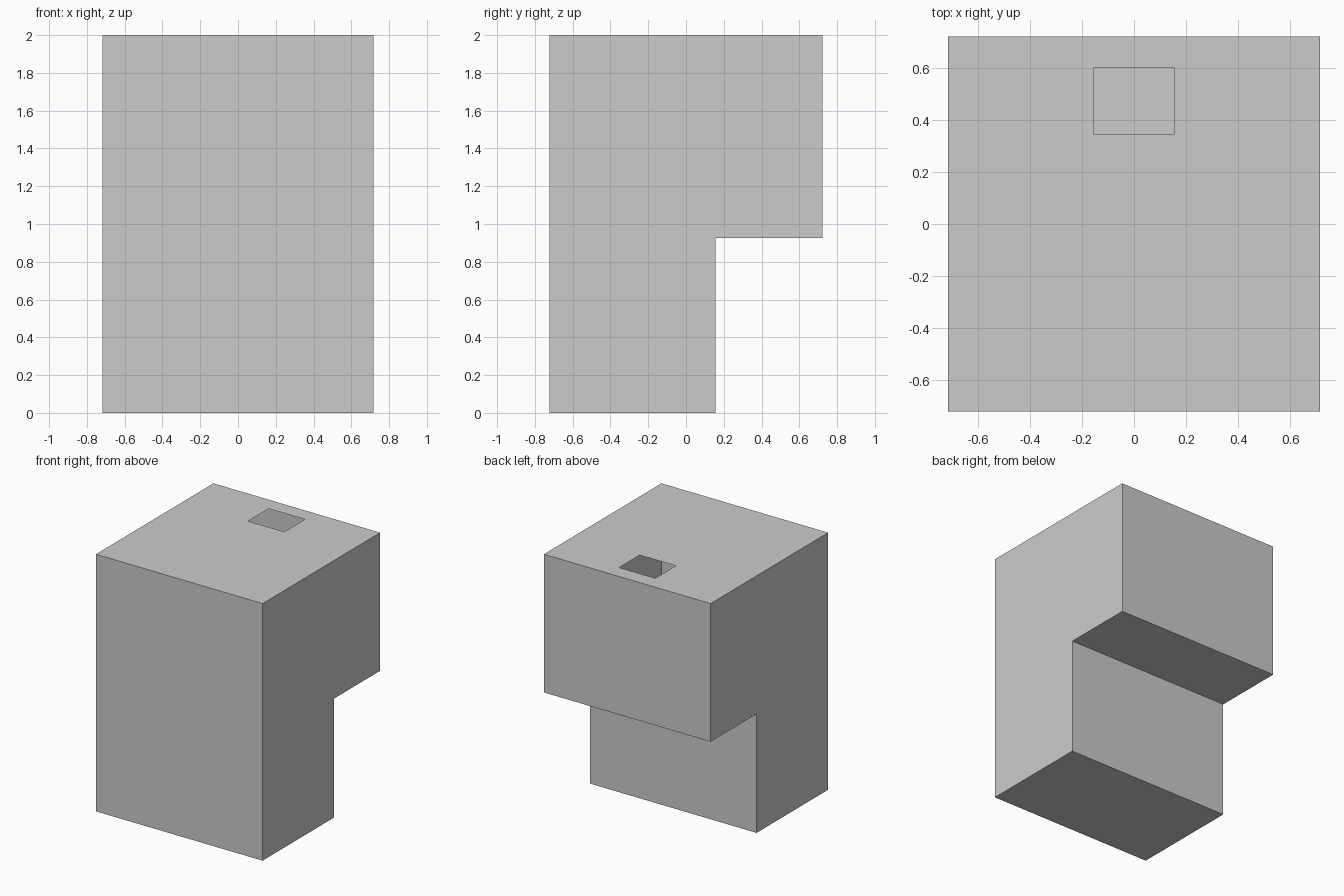
import bpy, bmesh

if "Cube" in bpy.data.objects:
    bpy.data.objects.remove(bpy.data.objects["Cube"])

W, D = 0.717, 0.722            # half width, half depth
STEP_Y, STEP_Z, TOP = 0.156, 0.925, 2.0
HOLE_X, HOLE_Y0, HOLE_Y1 = 0.156, 0.346, 0.60

bm = bmesh.new()

# Stepped side profile (y, z), swept across the width
profile = [(-D, 0), (STEP_Y, 0), (STEP_Y, STEP_Z), (D, STEP_Z), (D, TOP), (-D, TOP)]
side = bm.faces.new([bm.verts.new((-W, y, z)) for y, z in profile])
swept = bmesh.ops.extrude_face_region(bm, geom=[side], use_keep_orig=True)
bmesh.ops.translate(bm, vec=(2 * W, 0, 0),
                    verts=[g for g in swept["geom"] if isinstance(g, bmesh.types.BMVert)])
bmesh.ops.recalc_face_normals(bm, faces=bm.faces[:])

# Top panel: replaced by a ring of quads around the opening into the hollow inside
top = next(f for f in bm.faces if f.normal.z > 0.9 and f.calc_center_median().z > TOP - 0.01)
outer = list(top.verts)
inner = [bm.verts.new((HOLE_X if v.co.x > 0 else -HOLE_X,
                       HOLE_Y1 if v.co.y > 0 else HOLE_Y0, TOP)) for v in outer]
bmesh.ops.delete(bm, geom=[top], context='FACES_ONLY')
for i in range(4):
    j = (i + 1) % 4
    bm.faces.new((outer[i], outer[j], inner[j], inner[i]))

mesh = bpy.data.meshes.new("hollow_stepped_box")
bm.to_mesh(mesh)
bm.free()
bpy.context.collection.objects.link(bpy.data.objects.new("hollow_stepped_box", mesh))
